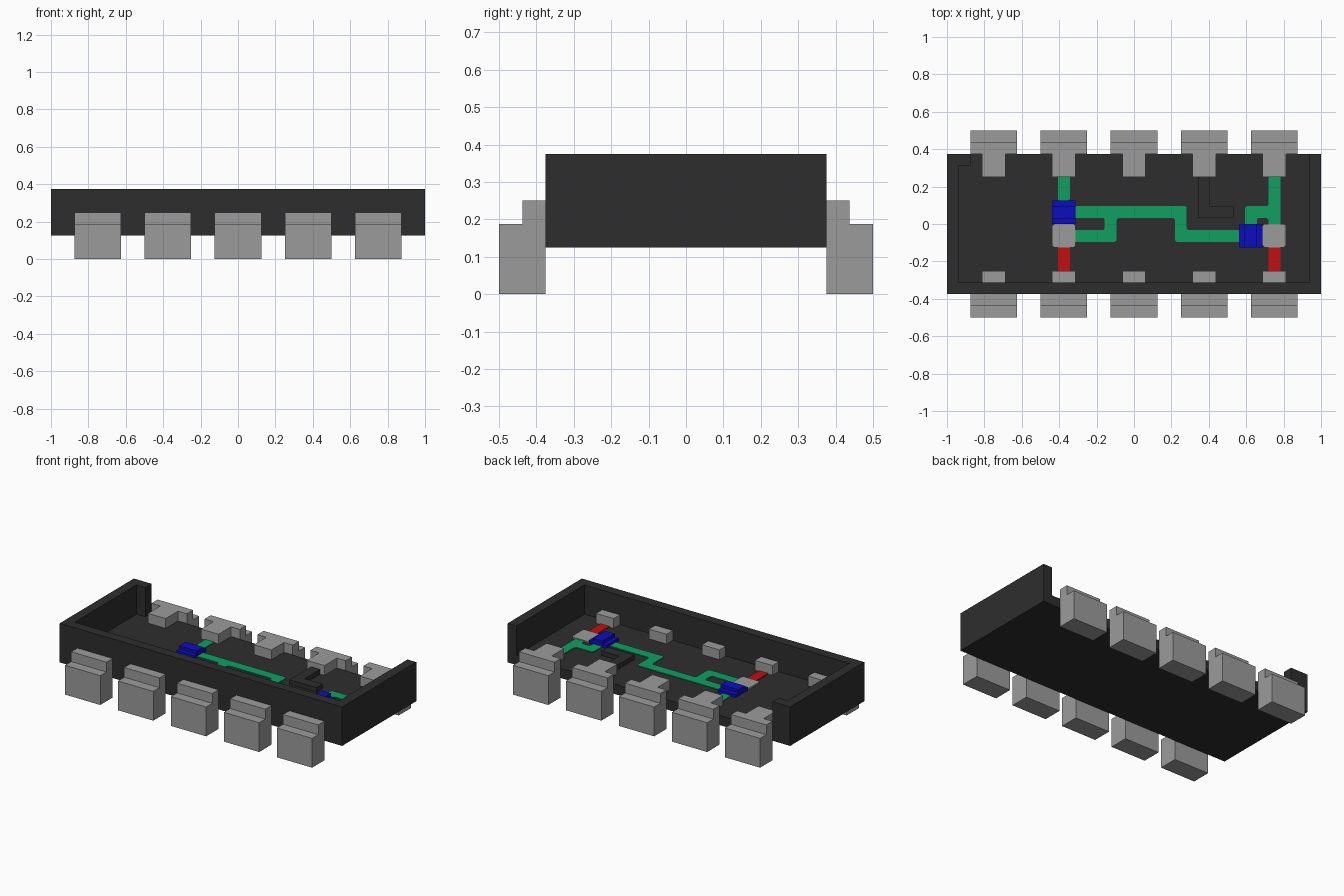
import bpy, bmesh, math
from mathutils import Vector, Matrix

cube = bpy.data.objects.get("Cube")
if cube:
    bpy.data.objects.remove(cube, do_unlink=True)


def material(name, rgb):
    m = bpy.data.materials.new(name)
    m.use_nodes = True
    m.diffuse_color = (*rgb, 1)
    m.node_tree.nodes["Principled BSDF"].inputs["Base Color"].default_value = (*rgb, 1)
    return m


DARK = material("charcoal", (0.027, 0.027, 0.027))
GRAY = material("metal gray", (0.33, 0.33, 0.33))
GREEN = material("trace green", (0.005, 0.35, 0.12))
RED = material("trace red", (0.54, 0.005, 0.005))
BLUE = material("component blue", (0.004, 0.004, 0.52))

FLOOR = 0.1875   # top of the tray floor
PLATE = 0.005    # thickness of the flat traces


def prism(name, outline, lo, hi, mat, axis="z", clip=0):
    """Extrude a 2D outline along an axis; clip cuts the outline corners."""
    place = {"z": lambda a, b, t: (a, b, t),
             "x": lambda a, b, t: (t, a, b),
             "y": lambda a, b, t: (a, t, b)}[axis]
    bm = bmesh.new()
    face = bm.faces.new([bm.verts.new(place(a, b, lo)) for a, b in outline])
    if clip:
        bmesh.ops.bevel(bm, geom=list(bm.verts), offset=clip, segments=1,
                        affect="VERTICES")
    out = bmesh.ops.extrude_face_region(bm, geom=list(bm.faces))
    verts = [v for v in out["geom"] if isinstance(v, bmesh.types.BMVert)]
    bmesh.ops.translate(bm, verts=verts, vec=place(0, 0, hi - lo))
    bmesh.ops.recalc_face_normals(bm, faces=bm.faces)
    mesh = bpy.data.meshes.new(name)
    bm.to_mesh(mesh)
    bm.free()
    mesh.materials.append(mat)
    ob = bpy.data.objects.new(name, mesh)
    bpy.context.collection.objects.link(ob)
    return ob


def rect(x0, x1, y0, y1):
    return [(x0, y0), (x1, y0), (x1, y1), (x0, y1)]


# Tray: wall on three sides with a short return at one back corner
prism("tray_wall", [(-1, -.375), (1, -.375), (1, .375), (.9375, .375),
                    (.9375, -.3125), (-.9375, -.3125), (-.9375, .3125),
                    (-.875, .3125), (-.875, .375), (-1, .375)], .125, .375, DARK)
prism("tray_floor", [(-.9375, -.3125), (.9375, -.3125), (.9375, .375),
                     (-.875, .375), (-.875, .3125), (-.9375, .3125)],
      .125, FLOOR, DARK)

# Five stepped pins per long side, each with a lead reaching inside
pin = [(.375, 0), (.5, 0), (.5, .1875), (.4375, .1875), (.4375, .25), (.375, .25)]
for label, s in (("front", -1), ("back", 1)):
    for i in range(5):
        x = -.75 + .375 * i
        prism(f"{label}_pin_{i + 1}", [(s * y, z) for y, z in pin],
              x - .125, x + .125, GRAY, "x")
        prism(f"{label}_lead_{i + 1}",
              rect(x - .0625, x + .0625, *sorted((s * .25, s * .375))),
              FLOOR, .25, GRAY)

# Flat green traces
traces = {
    "trace_back_left": rect(-.407, -.343, .125, .26),
    "trace_long": [(-.32, .032), (-.157, .032), (-.157, -.032), (-.32, -.032),
                   (-.32, -.095), (-.093, -.095), (-.093, .032), (.218, .032),
                   (.218, -.095), (.57, -.095), (.57, -.032), (.282, -.032),
                   (.282, .095), (-.32, .095)],
    "trace_back_right": [(.593, -.01), (.657, -.01), (.657, .032), (.718, .032),
                         (.718, -.01), (.782, -.01), (.782, .26), (.718, .26),
                         (.718, .095), (.593, .095)],
}
for name, outline in traces.items():
    prism(name, outline, FLOOR, FLOOR + PLATE, GREEN, clip=.008)

# Unpowered raised track
prism("dark_track", [(.343, .032), (.532, .032), (.532, .095), (.407, .095),
                     (.407, .25), (.343, .25)], FLOOR, FLOOR + .03, DARK)

# Red traces and round-cornered gray joints
for i, x in enumerate((-.375, .75)):
    prism(f"red_trace_{i + 1}", rect(x - .032, x + .032, -.26, -.115),
          FLOOR, FLOOR + PLATE, RED)
    prism(f"joint_{i + 1}", rect(x - .0625, x + .0625, -.125, 0),
          FLOOR, FLOOR + .009, GRAY, clip=.01)

# Blue components with a raised middle ridge
def ridge(c):
    half = [(.0625, FLOOR), (.0625, FLOOR + .02), (.033, FLOOR + .02), (.033, FLOOR + .04)]
    return [(c + d, z) for d, z in half] + [(c - d, z) for d, z in reversed(half)]


prism("blue_component_1", ridge(.0625), -.4375, -.3125, BLUE, "x")
prism("blue_component_2", ridge(.625), -.125, 0, BLUE, "y")
